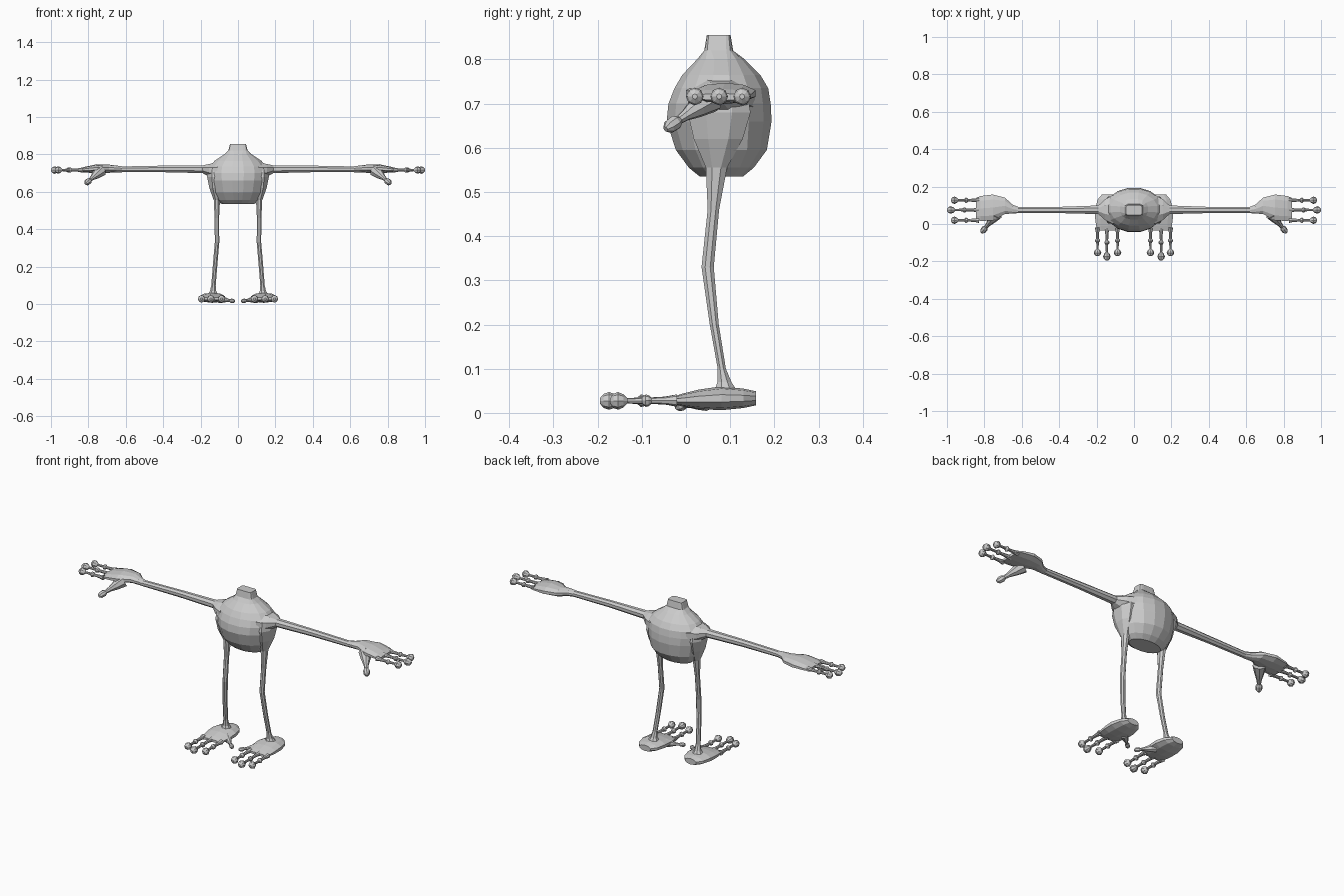
import bpy, bmesh
from math import cos, sin, pi
from mathutils import Vector


def skin(name, rings, mirror):
    """Closed flat-shaded skin over a list of vertex rings."""
    bm = bmesh.new()
    vs = [[bm.verts.new(p) for p in r] for r in rings]
    n = len(vs[0])
    for a, b in zip(vs, vs[1:]):
        for i in range(n):
            bm.faces.new((a[i], a[(i + 1) % n], b[(i + 1) % n], b[i]))
    bm.faces.new(vs[0])
    bm.faces.new(vs[-1])
    bmesh.ops.recalc_face_normals(bm, faces=bm.faces)
    me = bpy.data.meshes.new(name)
    bm.to_mesh(me)
    bm.free()
    ob = bpy.data.objects.new(name, me)
    bpy.context.collection.objects.link(ob)
    if mirror:
        ob.modifiers.new("mirror", 'MIRROR').use_mirror_merge = False
    return ob


def loft(name, axis, secs, n=8, mirror=True):
    """Sections: (position on axis, centre u, centre v, radius u, radius v, power)."""
    rings = []
    for t, cu, cv, ru, rv, *e in secs:
        e = e[0] if e else 1
        ring = []
        for i in range(n):
            a = 2 * pi * (i + .5) / n
            c, s = cos(a), sin(a)
            u = cu + ru * abs(c) ** e * (1 if c > 0 else -1)
            v = cv + rv * abs(s) ** e * (1 if s > 0 else -1)
            ring.append({'x': (t, u, v), 'y': (u, t, v), 'z': (u, v, t)}[axis])
        rings.append(ring)
    return skin(name, rings, mirror)


def tube(name, start, end, prof, n=8):
    """Round tube along a line; profile gives (distance fraction, radius)."""
    a, b = Vector(start), Vector(end)
    q = (b - a).to_track_quat('Z', 'Y')
    return skin(name, [[a.lerp(b, t) + q @ Vector((r * cos(2 * pi * i / n), r * sin(2 * pi * i / n), 0))
                        for i in range(n)] for t, r in prof], True)


# finger profile: thin bone, knuckle bead, round tip
FINGER = [(0, .014), (.16, .009), (.38, .007), (.43, .013), (.47, .014), (.52, .007),
          (.74, .006), (.80, .015), (.88, .020), (.95, .016), (1, .006)]
# thumb profile: broad web narrowing to a neck, then a tip
THUMB = [(0, .034), (.30, .024), (.55, .013), (.70, .010), (.78, .017), (.92, .016), (1, .007)]

# egg-shaped body with a square neck stump
loft("body", 'z', [
    (.535, 0, .08, .09, .05), (.555, 0, .08, .115, .075), (.595, 0, .08, .14, .105),
    (.66, 0, .075, .155, .121), (.70, 0, .076, .16, .118), (.735, 0, .08, .153, .108),
    (.765, 0, .08, .128, .09), (.80, 0, .079, .075, .055, .8),
    (.82, 0, .074, .052, .033, .4), (.855, 0, .074, .043, .027, .3)], n=16, mirror=False)

# arm with shoulder flare
loft("arm", 'x', [
    (.11, .078, .71, .085, .05), (.155, .077, .715, .06, .036), (.19, .076, .72, .025, .022),
    (.40, .075, .722, .018, .019), (.64, .075, .72, .018, .016)])

# palm of the hand
loft("hand", 'x', [
    (.62, .075, .72, .018, .016), (.65, .08, .722, .025, .018), (.69, .097, .723, .046, .022),
    (.755, .088, .723, .073, .024), (.82, .083, .718, .07, .015), (.845, .08, .715, .062, .008)], n=10)

for i, (y, x) in enumerate([(.02, .978), (.075, 1.0), (.127, .978)]):
    tube(f"finger_{i + 1}", (.83, y, .716), (x, y, .716), FINGER)
tube("thumb", (.735, .055, .712), (.815, -.046, .642), THUMB)

# thigh and leg
loft("leg", 'z', [
    (.73, .12, .075, .045, .068), (.68, .122, .075, .047, .077), (.62, .122, .073, .034, .06),
    (.555, .113, .069, .018, .026), (.46, .113, .062, .013, .014), (.33, .112, .049, .013, .015),
    (.20, .123, .064, .013, .011), (.10, .131, .081, .013, .010), (.07, .133, .087, .018, .017),
    (.05, .135, .09, .03, .028)])

# foot
loft("foot", 'y', [
    (.158, .138, .033, .035, .016), (.13, .138, .033, .06, .022), (.08, .138, .033, .073, .027),
    (.03, .138, .031, .073, .022), (-.01, .14, .029, .066, .014), (-.035, .142, .028, .058, .007)], n=10)

for i, (x, y) in enumerate([(.088, -.172), (.145, -.195), (.195, -.172)]):
    tube(f"toe_{i + 1}", (x, -.02, .028), (x, y, .027), FINGER)
# side toe pointing inward
tube("side_toe", (.10, .045, .028), (.018, -.022, .014),
     [(t, r * .7) for t, r in THUMB])
